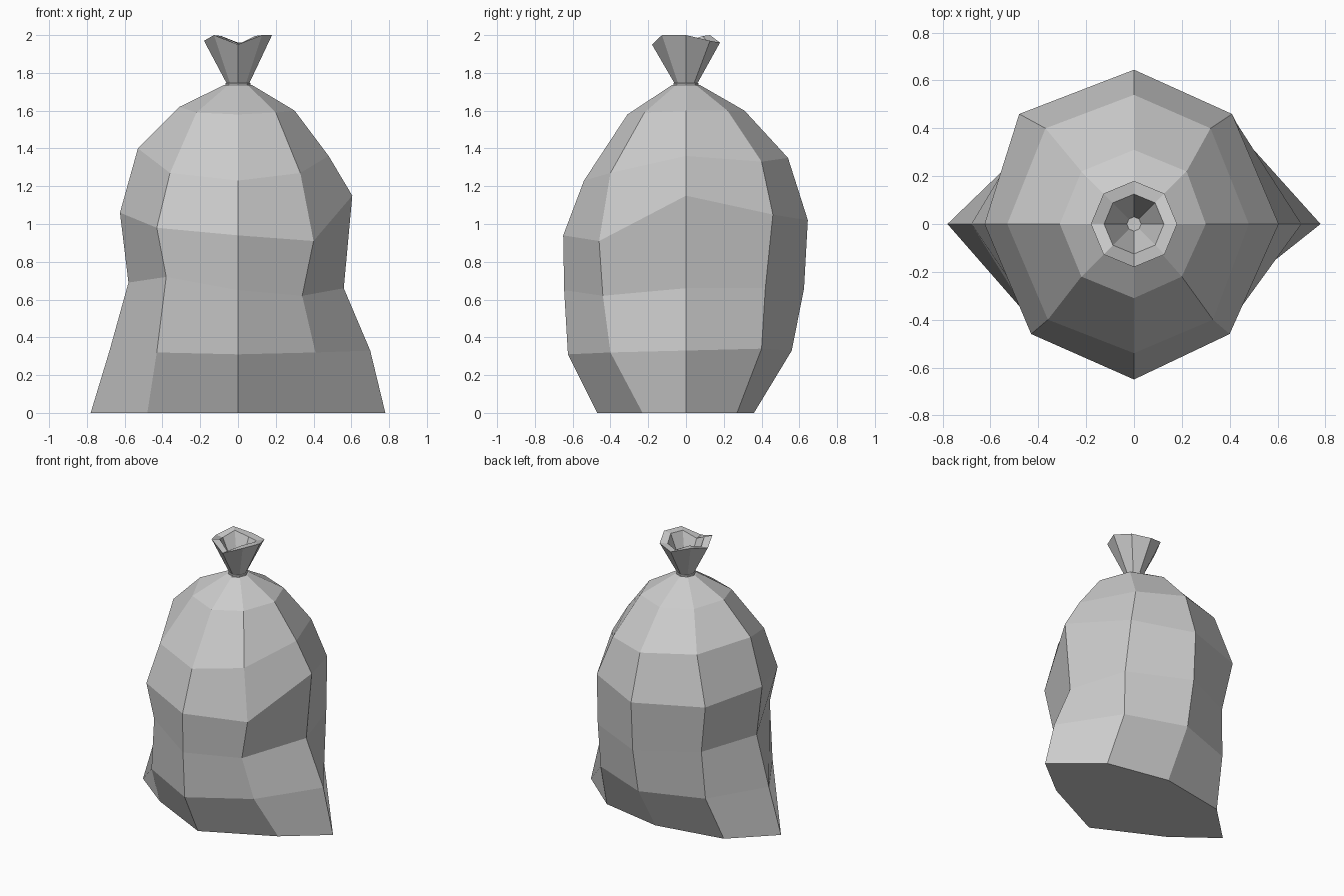
import bpy, bmesh
from math import sin, cos, pi

if "Cube" in bpy.data.objects:
    bpy.data.objects.remove(bpy.data.objects["Cube"])


def make_object(name, rings, cap_start=True, cap_end=True):
    """Skin a stack of eight-sided rings into one flat-shaded object."""
    bm = bmesh.new()
    loops = [[bm.verts.new(p) for p in ring] for ring in rings]
    for a, b in zip(loops, loops[1:]):
        for i in range(8):
            j = (i + 1) % 8
            bm.faces.new((a[i], a[j], b[j], b[i]))
    if cap_start:
        bm.faces.new(loops[0][::-1])
    if cap_end:
        bm.faces.new(loops[-1])
    bmesh.ops.recalc_face_normals(bm, faces=bm.faces)
    mesh = bpy.data.meshes.new(name)
    bm.to_mesh(mesh)
    bm.free()
    obj = bpy.data.objects.new(name, mesh)
    bpy.context.collection.objects.link(obj)
    return obj


def body_ring(extents, diagonals, heights):
    """Order: front, front right, right, back right, back, back left, left, front left."""
    front, right, back, left = extents
    fr, br, bl, fl, yf, yb = diagonals
    plan = [(0, -front), (fr, -yf), (right, 0), (br, yb),
            (0, back), (-bl, yb), (-left, 0), (-fl, -yf)]
    return [(x, y, z) for (x, y), z in zip(plan, heights)]


def round_ring(r, heights):
    return [(r * cos(-pi / 2 + i * pi / 4), r * sin(-pi / 2 + i * pi / 4), heights[i])
            for i in range(8)]


# Sagging sack, from the pointed bottom corners up to the gathered shoulder
body = [
    body_ring((.47, .78, .36, .78), (.49, .46, .50, .48, .23, .27), [0] * 8),
    body_ring((.625, .70, .56, .68), (.41, .42, .44, .43, .40, .40),
              (.31, .32, .33, .34, .33, .33, .33, .32)),
    body_ring((.645, .56, .625, .58), (.34, .43, .42, .38, .44, .42),
              (.65, .62, .66, .66, .66, .68, .69, .72)),
    body_ring((.65, .605, .645, .625), (.40, .41, .48, .43, .46, .46),
              (.94, .91, 1.15, 1.05, 1.02, 1.04, 1.06, .98)),
    body_ring((.54, .48, .54, .53), (.33, .32, .37, .36, .40, .40),
              (1.23, 1.27, 1.36, 1.33, 1.35, 1.38, 1.40, 1.27)),
    body_ring((.31, .30, .31, .31), (.20, .22, .22, .22, .22, .22),
              (1.58, 1.59, 1.60, 1.60, 1.60, 1.61, 1.62, 1.59)),
    round_ring(.075, [1.735] * 8),
]
make_object("sack_body", body)

# Tie around the neck
tie = [round_ring(r, [z] * 8) for r, z in
       ((.055, 1.72), (.066, 1.725), (.066, 1.745), (.055, 1.75))]
make_object("neck_tie", tie)

# Flared, crumpled opening with a thick rim and hollow inside
rim = (1.95, 2.0, 2.0, 1.97, 1.96, 2.0, 1.97, 2.0)
opening = [
    round_ring(.055, [1.735] * 8),
    round_ring(.18, rim),
    round_ring(.125, [z - .005 for z in rim]),
    round_ring(.03, [1.76] * 8),
]
make_object("gathered_opening", opening)
